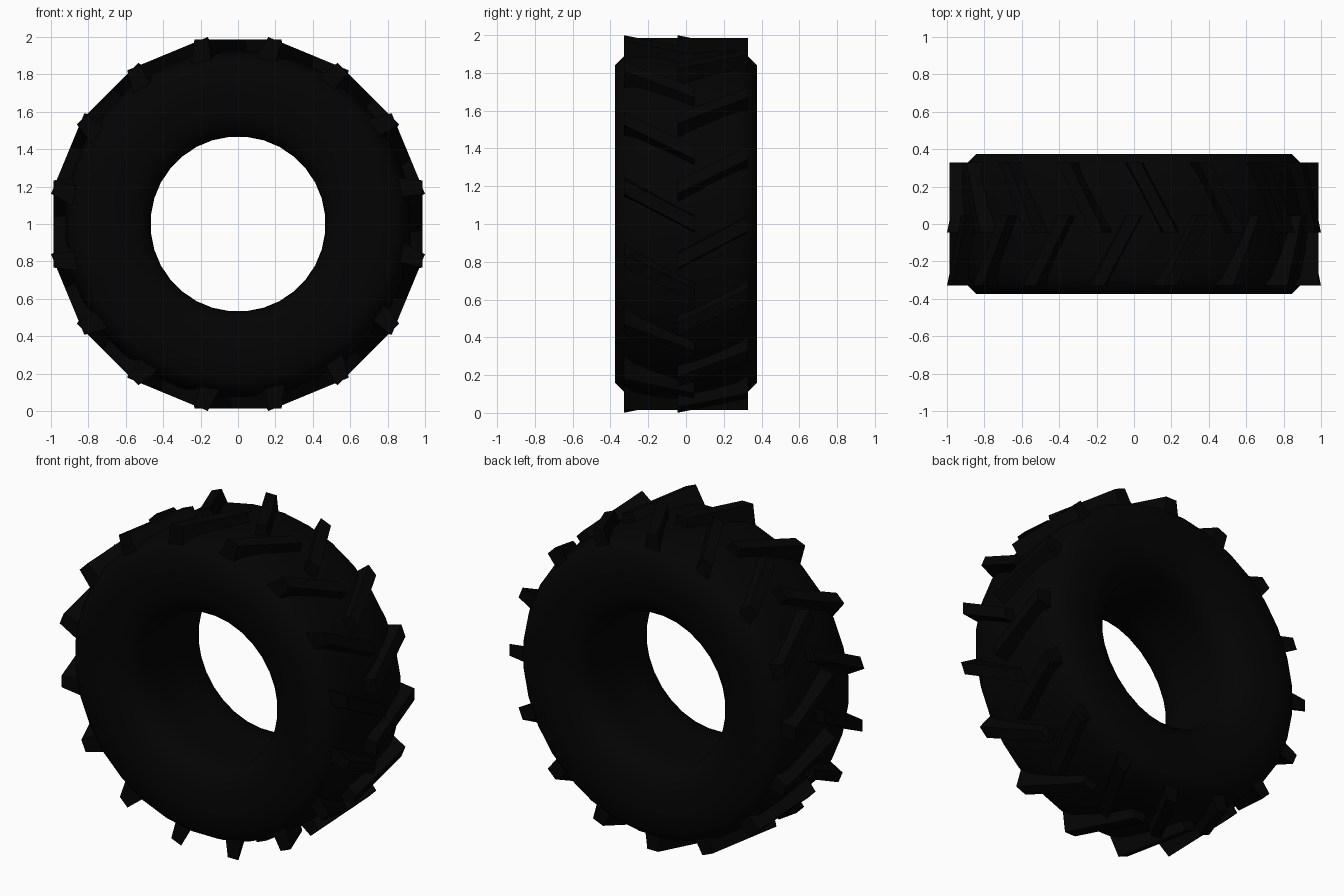
import bpy, bmesh, math
from mathutils import Matrix, Vector

cube = bpy.data.objects.get("Cube")
if cube:
    bpy.data.objects.remove(cube, do_unlink=True)

LUGS = 16
AXLE = Vector((0, 0, 1))
TREAD_R = 0.985                                   # flat lug tops, measured from the axle
STEP = TREAD_R * math.tan(math.pi / LUGS)         # half a lug pitch

rubber = bpy.data.materials.new("black_rubber")
rubber.use_nodes = True
color = (0.001, 0.001, 0.001, 1)
rubber.diffuse_color = color
bsdf = rubber.node_tree.nodes["Principled BSDF"]
bsdf.inputs["Base Color"].default_value = color
bsdf.inputs["Roughness"].default_value = 0.8


def make_object(name, bm, smooth_angle):
    bmesh.ops.recalc_face_normals(bm, faces=bm.faces)
    mesh = bpy.data.meshes.new(name)
    bm.to_mesh(mesh)
    bm.free()
    mesh.materials.append(rubber)
    obj = bpy.data.objects.new(name, mesh)
    obj.location = AXLE
    bpy.context.collection.objects.link(obj)
    bpy.ops.object.select_all(action="DESELECT")
    obj.select_set(True)
    bpy.context.view_layer.objects.active = obj
    bpy.ops.object.shade_smooth_by_angle(angle=math.radians(smooth_angle))


# Tyre body: half cross-section (y, radius), mirrored and spun about the axle
half = [(0.15, 0.468), (0.285, 0.472), (0.34, 0.525), (0.365, 0.61), (0.375, 0.72),
        (0.375, 0.845), (0.33, 0.892), (0.28, 0.918), (0.14, 0.93)]
section = half + [(-y, r) for y, r in reversed(half)]
SEGMENTS = 2 * LUGS
bm = bmesh.new()
rings = []
for i in range(SEGMENTS):
    a = 2 * math.pi * (i + 0.5) / SEGMENTS
    rings.append([bm.verts.new((r * math.sin(a), y, r * math.cos(a))) for y, r in section])
for i, ring in enumerate(rings):
    after = rings[(i + 1) % SEGMENTS]
    for j in range(len(section)):
        k = (j + 1) % len(section)
        bm.faces.new((ring[j], ring[k], after[k], after[j]))
make_object("tyre_body", bm, 60)


# Tread lugs: slanted tapered bars, flat on top, repeated around the axle
def add_lug(bm, side, shift, turn):
    ends = []
    for x, y in ((-STEP, 0.328), (0, -0.045)):    # outer end, inner end
        corners = [(-0.055, 0.84), (0.055, 0.84), (0.037, TREAD_R), (-0.037, TREAD_R)]
        ends.append([bm.verts.new(turn @ Vector((x + shift + dx, side * y, z)))
                     for dx, z in corners])
    outer, inner = ends
    bm.faces.new(outer)
    bm.faces.new(inner[::-1])
    for j in range(4):
        k = (j + 1) % 4
        bm.faces.new((outer[j], inner[j], inner[k], outer[k]))


for name, side, shift in (("front_tread_lugs", -1, 0), ("back_tread_lugs", 1, STEP)):
    bm = bmesh.new()
    for i in range(LUGS):
        add_lug(bm, side, shift, Matrix.Rotation(2 * math.pi * i / LUGS, 3, "Y"))
    make_object(name, bm, 20)
